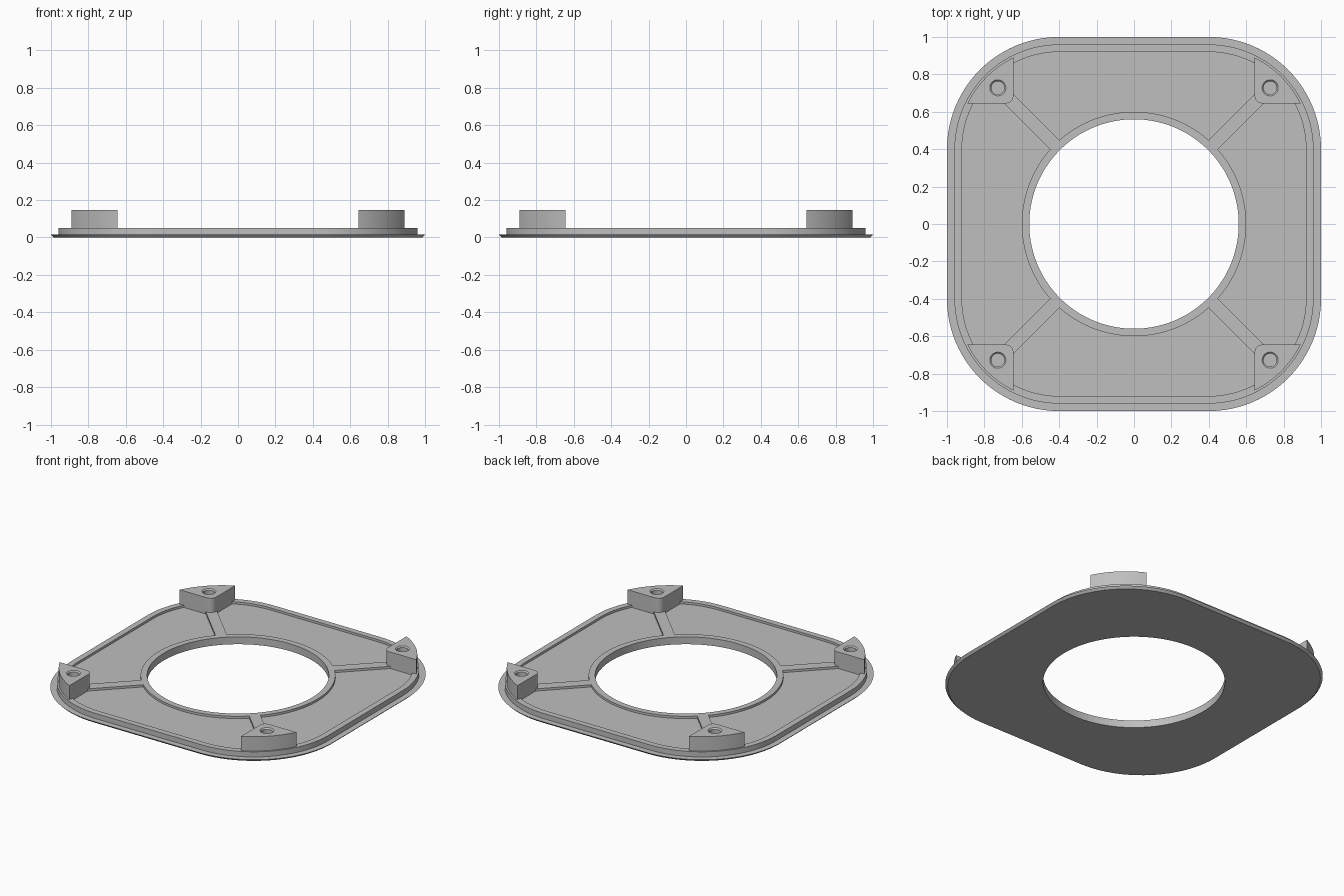
import bpy
import bmesh
from math import sin, cos, pi, atan2, radians, sqrt

cube = bpy.data.objects.get("Cube")
if cube:
    bpy.data.objects.remove(cube)

grey = bpy.data.materials.new("light_grey")
grey.use_nodes = True
COLOUR = (0.52, 0.52, 0.52, 1)
grey.diffuse_color = COLOUR
grey.node_tree.nodes["Principled BSDF"].inputs["Base Color"].default_value = COLOUR

FLAT = 0.4            # half length of the straight sides
FLOOR, RIM, TOP = 0.035, 0.05, 0.147


def arc(cx, cy, r, a0, a1, n):
    steps = [radians(a0 + (a1 - a0) * i / n) for i in range(n + 1)]
    return [(cx + r * cos(a), cy + r * sin(a)) for a in steps]


def densify(points, longest=0.06):
    """Split long straight edges of a closed loop."""
    out = []
    for (x0, y0), (x1, y1) in zip(points, points[1:] + points[:1]):
        n = max(1, round(sqrt((x1 - x0) ** 2 + (y1 - y0) ** 2) / longest))
        out += [(x0 + (x1 - x0) * i / n, y0 + (y1 - y0) * i / n) for i in range(n)]
    return out


def rounded_square(half):
    points = []
    for k, (sx, sy) in enumerate([(1, 1), (-1, 1), (-1, -1), (1, -1)]):
        points += arc(sx * FLAT, sy * FLAT, half - FLAT, 90 * k, 90 * k + 90, 24)
    return densify(points)


def circle_like(loop, r, cx=0, cy=0):
    """Circle whose points line up radially with another loop."""
    angles = [atan2(y - cy, x - cx) for x, y in loop]
    return [(cx + r * cos(a), cy + r * sin(a)) for a in angles]


def loft(name, sections, closed):
    """Skin a list of (loop, height) sections, joined end to end or capped."""
    bm = bmesh.new()
    rings = [[bm.verts.new((x, y, z)) for x, y in loop] for loop, z in sections]
    pairs = list(zip(rings, rings[1:]))
    if closed:
        pairs.append((rings[-1], rings[0]))
    else:
        bm.faces.new(rings[0])
        bm.faces.new(rings[-1])
    for a, b in pairs:
        for i in range(len(a)):
            j = (i + 1) % len(a)
            bm.faces.new((a[i], a[j], b[j], b[i]))
    bmesh.ops.recalc_face_normals(bm, faces=bm.faces)
    mesh = bpy.data.meshes.new(name)
    bm.to_mesh(mesh)
    bm.free()
    mesh.materials.append(grey)
    return mesh


def place(name, mesh, turn=0):
    obj = bpy.data.objects.new(name, mesh)
    bpy.context.collection.objects.link(obj)
    obj.rotation_euler.z = turn
    return obj


# Plate: undercut flange, raised rim, recessed floor, raised collar, bore
outer = rounded_square(1.0)
bore, collar = circle_like(outer, 0.56), circle_like(outer, 0.60)
plate = loft("plate", [
    (rounded_square(0.985), 0), (outer, 0.015),
    (rounded_square(0.96), 0.015), (rounded_square(0.96), RIM),
    (rounded_square(0.92), RIM), (rounded_square(0.92), FLOOR),
    (collar, FLOOR), (collar, RIM), (bore, RIM), (bore, 0)], True)
parts = [place("plate", plate)]

# Corner boss: curved outer wall, two straight walls, blind screw hole
INNER, FILLET, HOLE = 0.645, 0.04, 0.728
side = atan2(INNER - FLAT, 0.49) * 180 / pi
outline = arc(FLAT, FLAT, 0.548, side, 90 - side, 24)
outline += arc(INNER + FILLET, INNER + FILLET, FILLET, 180, 270, 8)
outline = densify(outline, 0.02)
mouth = circle_like(outline, 0.043, HOLE, HOLE)
shaft = circle_like(outline, 0.035, HOLE, HOLE)
boss = loft("boss", [(outline, 0.02), (outline, TOP), (mouth, TOP),
                     (shaft, TOP - 0.008), (shaft, RIM)], False)

# Diagonal rib between collar and boss
c, w = sqrt(0.5), 0.035
strip = [((r * c - s * w * c), (r * c + s * w * c))
         for r, s in [(0.596, -1), (0.95, -1), (0.95, 1), (0.596, 1)]]
rib = loft("rib", [(strip, 0.02), (strip, RIM)], False)

for k, corner in enumerate(["back_left", "back_right", "front_right", "front_left"]):
    parts.append(place(corner + "_boss", boss, k * pi / 2))
    parts.append(place(corner + "_rib", rib, k * pi / 2))

# Smooth the curved walls, keep edges sharp
bpy.ops.object.select_all(action="DESELECT")
for obj in parts[:3]:
    obj.select_set(True)
bpy.context.view_layer.objects.active = parts[0]
bpy.ops.object.shade_smooth_by_angle(angle=radians(30))
